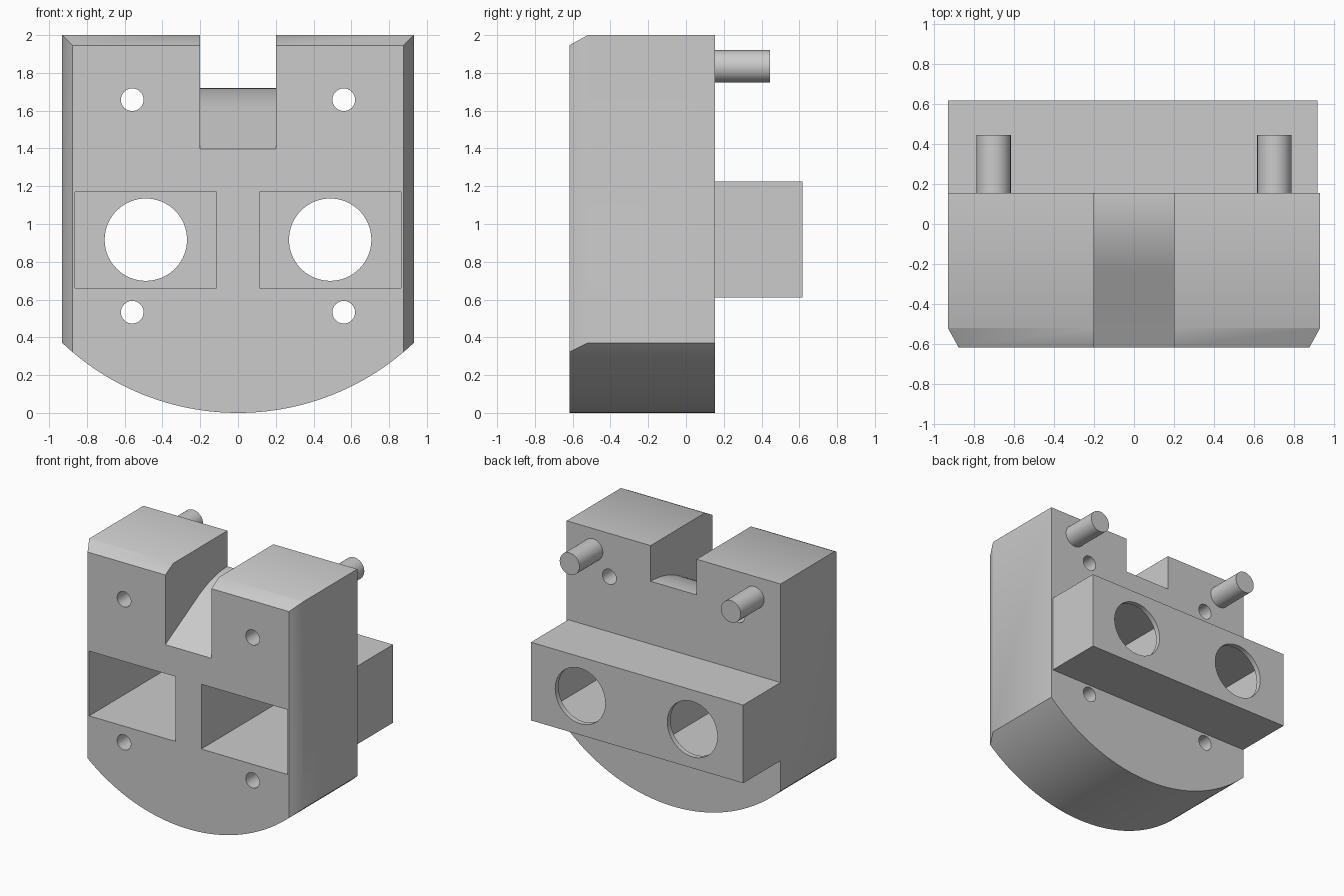
import bpy, bmesh
from math import sqrt, asin, sin, cos, radians
from mathutils import Vector, Matrix

old = bpy.data.objects.get("Cube")
if old:
    bpy.data.objects.remove(old)

grey = bpy.data.materials.new("light_grey")
grey.use_nodes = True
grey.diffuse_color = (0.6, 0.6, 0.6, 1)
grey.node_tree.nodes["Principled BSDF"].inputs["Base Color"].default_value = (0.6, 0.6, 0.6, 1)

HALF, TOP, FRONT, BACK, REAR = 0.931, 2.0, -0.618, 0.154, 0.618


def add(name, bm):
    bmesh.ops.recalc_face_normals(bm, faces=bm.faces)
    mesh = bpy.data.meshes.new(name)
    bm.to_mesh(mesh)
    bm.free()
    mesh.materials.append(grey)
    ob = bpy.data.objects.new(name, mesh)
    bpy.context.collection.objects.link(ob)
    return ob


def prism(points, direction):
    bm = bmesh.new()
    face = bm.faces.new([bm.verts.new(p) for p in points])
    out = bmesh.ops.extrude_face_region(bm, geom=[face], use_keep_orig=True)
    verts = [g for g in out["geom"] if isinstance(g, bmesh.types.BMVert)]
    bmesh.ops.translate(bm, verts=verts, vec=direction)
    return bm


def box(name, x0, x1, y0, y1, z0, z1):
    pts = [(x0, y0, z0), (x1, y0, z0), (x1, y0, z1), (x0, y0, z1)]
    return add(name, prism(pts, (0, y1 - y0, 0)))


def rod(name, x, z, radius, y0, y1, sides=48):
    bm = bmesh.new()
    bmesh.ops.create_cone(bm, cap_ends=True, segments=sides, radius1=radius,
                          radius2=radius, depth=y1 - y0,
                          matrix=Matrix.Translation((x, (y0 + y1) / 2, z))
                          @ Matrix.Rotation(radians(90), 4, "X"))
    return add(name, bm)


def combine(target, tool, operation):
    mod = target.modifiers.new("combine", "BOOLEAN")
    mod.operation = operation
    mod.solver = "EXACT"
    mod.object = tool
    bpy.context.view_layer.update()
    graph = bpy.context.evaluated_depsgraph_get()
    mesh = bpy.data.meshes.new_from_object(target.evaluated_get(graph))
    target.modifiers.clear()
    target.data = mesh
    bpy.data.objects.remove(tool)


def smooth(ob):
    bpy.ops.object.select_all(action="DESELECT")
    ob.select_set(True)
    bpy.context.view_layer.objects.active = ob
    bpy.ops.object.shade_smooth_by_angle(angle=radians(30))


# Main body: flat top, straight sides, arc-shaped underside
shoulder = 0.371
radius = (HALF ** 2 + shoulder ** 2) / (2 * shoulder)
sweep = asin(HALF / radius)
steps = 64
profile = [(-HALF, FRONT, TOP)]
for i in range(steps + 1):
    a = sweep * (2 * i / steps - 1)
    profile.append((radius * sin(a), FRONT, radius * (1 - cos(a))))
profile.append((HALF, FRONT, TOP))
bm = prism(profile, (0, BACK - FRONT, 0))

# Front chamfers along the top and both sides
edge_y, drop = FRONT + 0.098, 0.054
for point, normal in (((0, edge_y, TOP), (0, -drop, 0.098)),
                      ((HALF, edge_y, 0), (0.098, -drop, 0)),
                      ((-HALF, edge_y, 0), (-0.098, -drop, 0))):
    out = bmesh.ops.bisect_plane(bm, geom=bm.verts[:] + bm.edges[:] + bm.faces[:],
                                 plane_co=point, plane_no=Vector(normal).normalized(),
                                 clear_outer=True)
    rim = [g for g in out["geom_cut"] if isinstance(g, bmesh.types.BMEdge)]
    bmesh.ops.edgeloop_fill(bm, edges=rim)
body = add("housing_body", bm)

# Rear block carrying the two pockets
combine(body, box("rear_block", -HALF, 0.917, 0, REAR, 0.61, 1.225), "UNION")

# Top slot with a ramped floor that levels out towards the back
low, high, bend = 1.398, 1.719, -0.25
mid = low + 0.55 * (bend - FRONT)
floor = [(FRONT - 0.1, low - 0.055), (FRONT, low)]
for i in range(17):
    t = i / 16
    rise = (high - mid) * (2 * t - t * t)
    floor.append((bend + t * (BACK - bend), mid + rise))
floor += [(BACK + 0.1, high), (BACK + 0.1, 2.2), (FRONT - 0.1, 2.2)]
slot = add("slot_cutter", prism([(-0.2, y, z) for y, z in floor], (0.4, 0, 0)))
combine(body, slot, "DIFFERENCE")

# Pockets, round windows and screw holes on each side
for side in (-1, 1):
    x0, x1 = sorted((side * 0.113, side * 0.863))
    combine(body, box("pocket_cutter", x0, x1, -0.8, 0.578, 0.66, 1.17), "DIFFERENCE")
    combine(body, rod("window_cutter", side * 0.488, 0.917, 0.218, 0.4, 0.8, 64), "DIFFERENCE")
    for z in (0.533, 1.658):
        combine(body, rod("hole_cutter", side * 0.56, z, 0.06, -0.8, 0.4, 32), "DIFFERENCE")
smooth(body)

# Locating pegs on the back
for side, label in ((1, "left"), (-1, "right")):
    smooth(rod(label + "_peg", side * 0.702, 1.834, 0.086, BACK - 0.02, 0.445))
